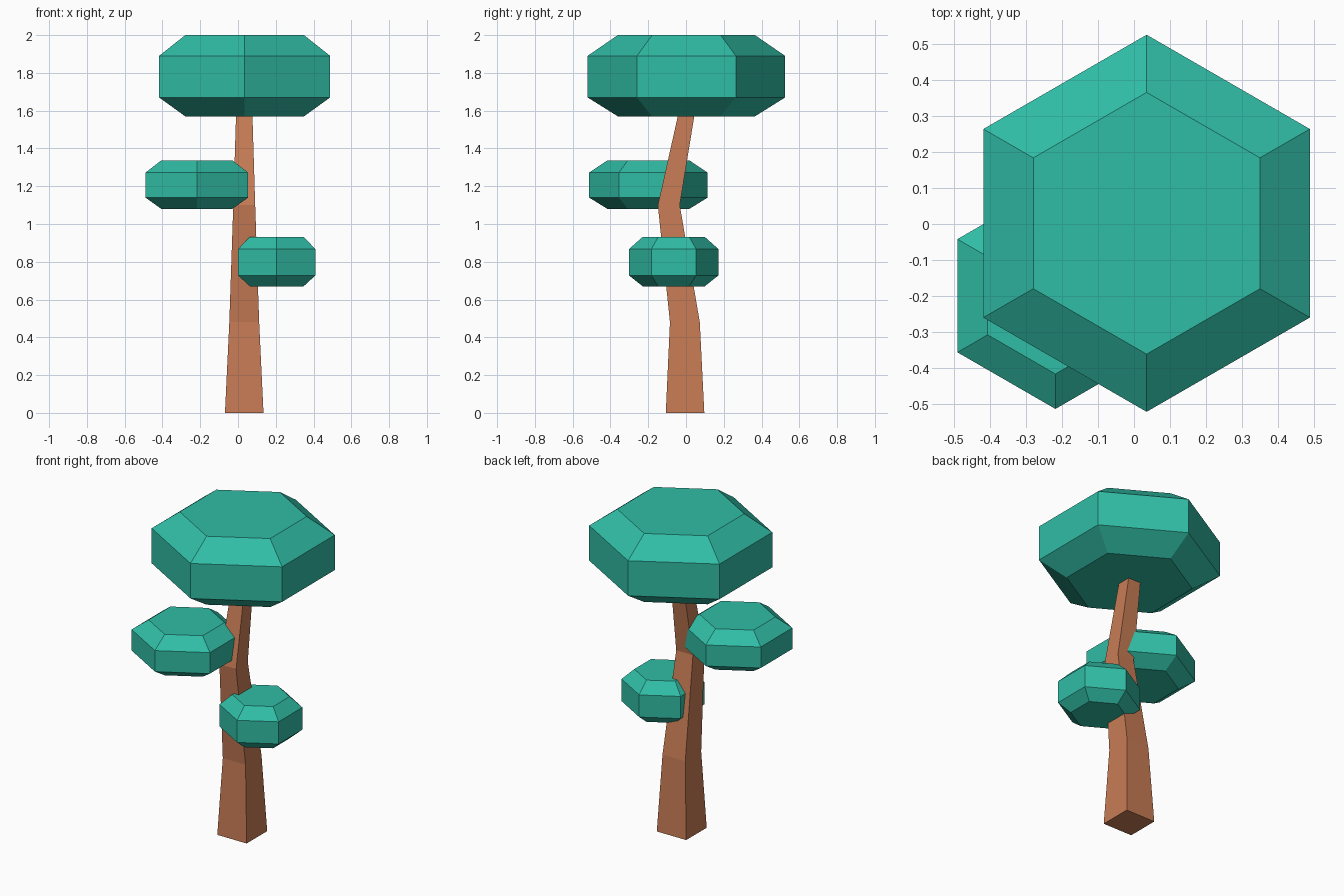
import bpy, bmesh
from math import sin, cos, radians

if "Cube" in bpy.data.objects:
    bpy.data.objects.remove(bpy.data.objects["Cube"])


def material(name, color):
    m = bpy.data.materials.new(name)
    m.diffuse_color = (*color, 1)
    m.use_nodes = True
    m.node_tree.nodes["Principled BSDF"].inputs["Base Color"].default_value = m.diffuse_color
    return m


bark = material("bark", (0.57, 0.20, 0.09))
leaf = material("leaf", (0.03, 0.51, 0.38))


def loft(name, rings, sides, start, mat):
    """Stack regular polygon rings (x, y, z, radius) into a closed flat-shaded solid."""
    bm = bmesh.new()
    loops = []
    for x, y, z, r in rings:
        angles = [radians(start + 360 * i / sides) for i in range(sides)]
        loops.append([bm.verts.new((x + r * cos(a), y + r * sin(a), z)) for a in angles])
    for lo, hi in zip(loops, loops[1:]):
        for i in range(sides):
            j = (i + 1) % sides
            bm.faces.new((lo[i], lo[j], hi[j], hi[i]))
    bm.faces.new(loops[0][::-1])
    bm.faces.new(loops[-1])
    mesh = bpy.data.meshes.new(name)
    bm.to_mesh(mesh)
    bm.free()
    mesh.materials.append(mat)
    bpy.context.collection.objects.link(bpy.data.objects.new(name, mesh))


# Bent, tapering square trunk: (centre y, z, half width)
trunk = [(-0.005, 0, 0.102), (-0.006, 0.48, 0.079), (-0.091, 1.10, 0.058), (0.004, 1.59, 0.043)]
loft("trunk", [(0.033, y, z, h * 2 ** 0.5) for y, z, h in trunk], 4, 45, bark)


# Hexagonal foliage pads with chamfered top and bottom
def foliage(name, x, y, r, r_cap, heights):
    radii = (r_cap, r, r, r_cap)
    loft(name, [(x, y, z, q) for z, q in zip(heights, radii)], 6, 30, leaf)


foliage("top_foliage", 0.035, 0.002, 0.523, 0.363, (1.57, 1.67, 1.89, 2.0))
foliage("middle_foliage", -0.218, -0.199, 0.314, 0.217, (1.08, 1.14, 1.272, 1.337))
foliage("lower_foliage", 0.205, -0.065, 0.237, 0.164, (0.67, 0.728, 0.867, 0.932))
